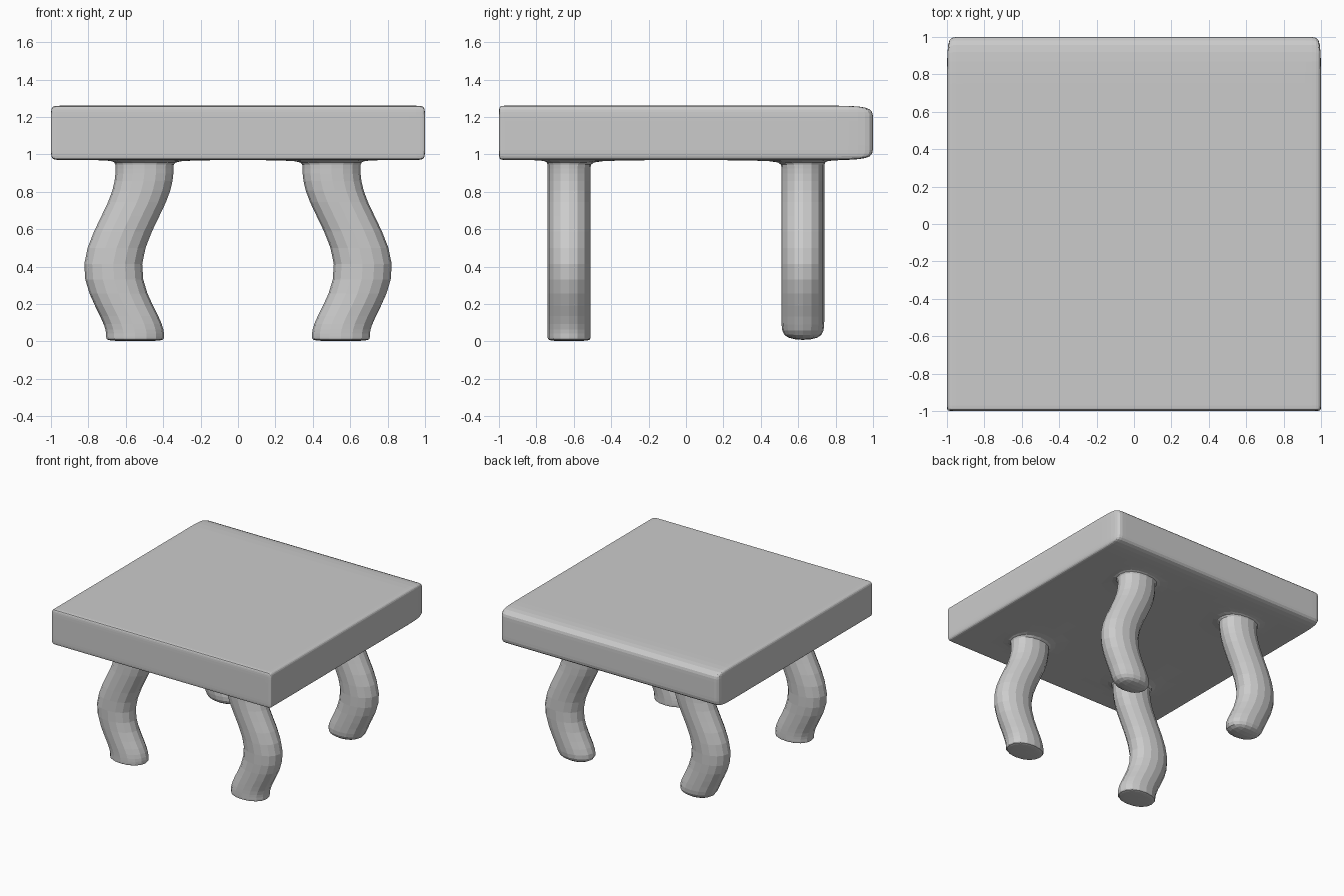
import bpy, bmesh
from mathutils import Vector

if "Cube" in bpy.data.objects:
    bpy.data.objects.remove(bpy.data.objects["Cube"])

BOTTOM, TOP = 0.97, 1.26
LEG_X, LEG_Y = 0.50, 0.625          # leg centres under the slab
HALF_X, HALF_Y = 0.169, 0.125       # half size of the leg cage

bm = bmesh.new()

# slab cage
bmesh.ops.create_cube(bm, size=1)
for v in bm.verts:
    v.co = Vector((v.co.x * 2, v.co.y * 2, TOP if v.co.z > 0 else BOTTOM))


def cut(axis, value):
    """Add an edge loop around the cage at the given coordinate."""
    point, normal = Vector(), Vector()
    point[axis] = value
    normal[axis] = 1
    bmesh.ops.bisect_plane(bm, geom=bm.verts[:] + bm.edges[:] + bm.faces[:],
                           plane_co=point, plane_no=normal, dist=1e-5)


# loops for the legs and edge support (the back edge is left soft)
for s in (-1, 1):
    for x in (0.96, LEG_X + HALF_X, LEG_X - HALF_X):
        cut(0, s * x)
    for y in (LEG_Y + HALF_Y, LEG_Y - HALF_Y):
        cut(1, s * y)
cut(1, -0.98)
cut(2, BOTTOM + 0.06)
cut(2, TOP - 0.06)

# wavy legs: height and sideways centre of each ring
RINGS = [(0.95, 0.50), (0.78, 0.50), (0.40, 0.738), (0.10, 0.55)]
FRONT_END = [(0.015, 0.55), (0.0, 0.55)]    # crisp flat foot
BACK_END = [(0.0, 0.55)]                    # rounded foot

for sx in (-1, 1):
    for sy in (-1, 1):
        target = Vector((sx * LEG_X, sy * LEG_Y, BOTTOM))
        face = min(bm.faces, key=lambda f: (f.calc_center_median() - target).length)
        for z, cx in RINGS + (FRONT_END if sy < 0 else BACK_END):
            face = bmesh.ops.extrude_discrete_faces(bm, faces=[face])["faces"][0]
            shift = sx * cx - face.calc_center_median().x
            for v in face.verts:
                v.co.x += shift
                v.co.z = z

bmesh.ops.recalc_face_normals(bm, faces=bm.faces[:])
mesh = bpy.data.meshes.new("table")
bm.to_mesh(mesh)
bm.free()
table = bpy.data.objects.new("table", mesh)
bpy.context.collection.objects.link(table)

# rounded surface with visible facets
sub = table.modifiers.new("round", "SUBSURF")
sub.levels = sub.render_levels = 2
